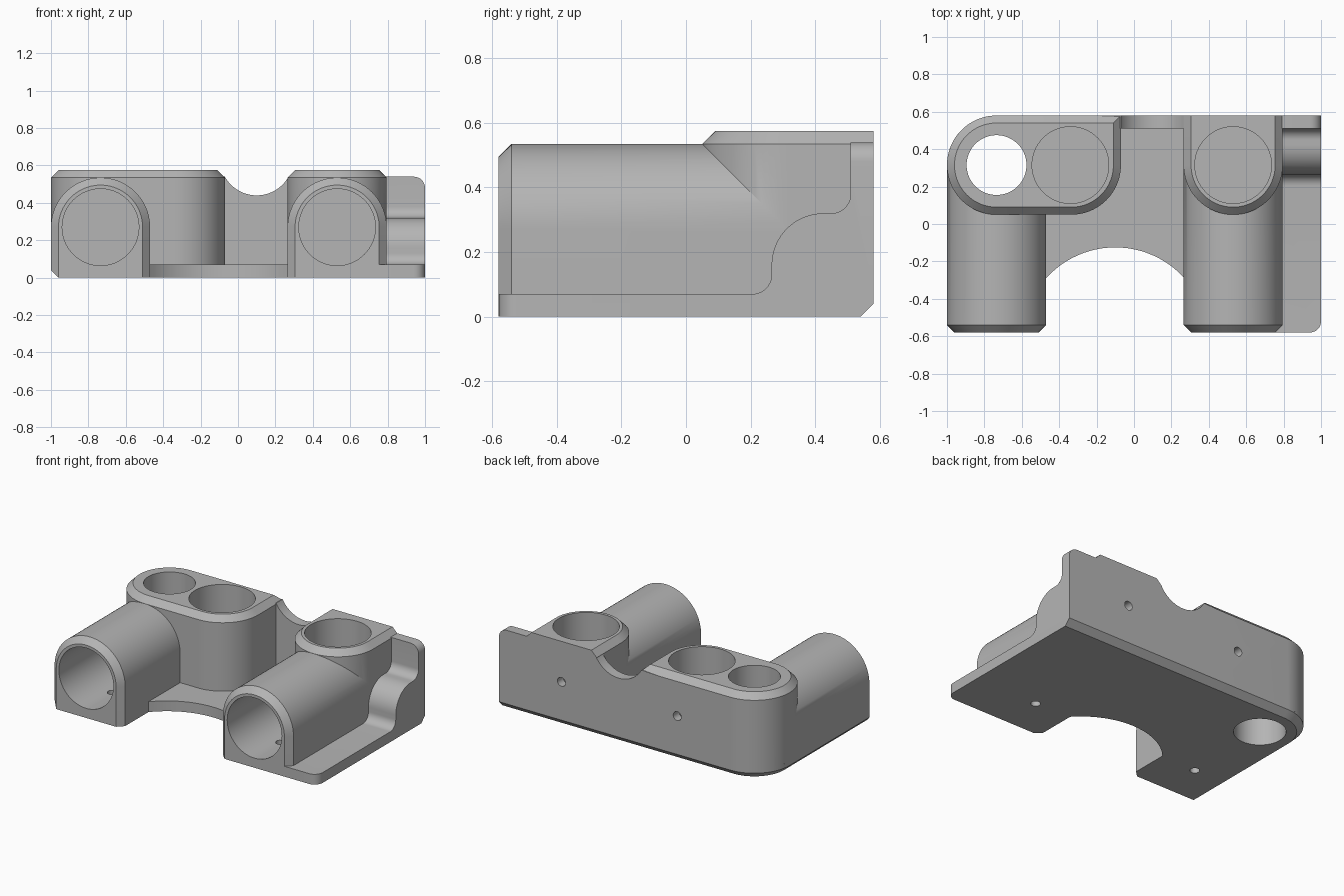
import bpy, bmesh, math
from mathutils import Vector

if "Cube" in bpy.data.objects:
    bpy.data.objects.remove(bpy.data.objects["Cube"], do_unlink=True)

grey = bpy.data.materials.new("plain grey")
grey.use_nodes = True
grey.diffuse_color = (0.46, 0.46, 0.46, 1)
grey.node_tree.nodes["Principled BSDF"].inputs["Base Color"].default_value = grey.diffuse_color

BACK, FRONT = 0.58, -0.58
R = 0.265            # outer radius of every socket
BORE = 0.205         # inner radius of rod sockets
CH = 0.04            # chamfer size
ROW = 0.315          # y of the upright sockets
LEFT, MID, RIGHT = -0.735, -0.335, 0.53   # socket x positions
AXIS = 0.27          # height of the lying sockets


def arc(cx, cy, r, start, end, n=24):
    angles = [math.radians(start + (end - start) * i / n) for i in range(n + 1)]
    return [(cx + r * math.cos(a), cy + r * math.sin(a)) for a in angles]


def finish(bm, name):
    bmesh.ops.remove_doubles(bm, verts=bm.verts, dist=1e-5)
    bmesh.ops.recalc_face_normals(bm, faces=bm.faces)
    mesh = bpy.data.meshes.new(name)
    bm.to_mesh(mesh)
    bm.free()
    mesh.materials.append(grey)
    obj = bpy.data.objects.new(name, mesh)
    bpy.context.collection.objects.link(obj)
    return obj


def loft(name, axis, layers, bevel=None):
    """Join equal-length outlines, each placed at a level along an axis."""
    place = {"x": lambda p, l: (l, p[0], p[1]),
             "y": lambda p, l: (p[0], l, p[1]),
             "z": lambda p, l: (p[0], p[1], l)}[axis]
    bm = bmesh.new()
    rings = [[bm.verts.new(place(p, level)) for p in pts] for level, pts in layers]
    bm.faces.new(rings[0])
    bm.faces.new(rings[-1])
    for a, b in zip(rings, rings[1:]):
        for i in range(len(a)):
            j = (i + 1) % len(a)
            bm.faces.new((a[i], a[j], b[j], b[i]))
    if bevel:
        edges = [e for e in bm.edges if all(bevel(v.co) for v in e.verts)]
        bmesh.ops.bevel(bm, geom=edges, offset=0.06, segments=8, profile=0.5, affect="EDGES")
    return finish(bm, name)


def rod(name, start, end, r):
    bm = bmesh.new()
    a, b = Vector(start), Vector(end)
    bmesh.ops.create_cone(bm, cap_ends=True, segments=64, radius1=r, radius2=r, depth=(b - a).length)
    turn = (b - a).to_track_quat("Z", "Y").to_matrix()
    bmesh.ops.rotate(bm, verts=bm.verts, matrix=turn)
    bmesh.ops.translate(bm, verts=bm.verts, vec=(a + b) / 2)
    obj = finish(bm, name)
    obj.hide_render = True
    return obj


# Base plate: arched front, one rounded back corner, chamfered underside
def plate_outline(c):
    return (arc(0.94, -0.52, 0.06, -90, 0, 8) + [(1, BACK - c)]
            + arc(LEFT, ROW, R - c, 90, 180)
            + [(-1 + c, -0.29), (-0.47, -0.29)]
            + arc(-0.1, -0.622, 0.497, 138.1, 41.9)
            + [(RIGHT, -0.29), (RIGHT, FRONT)])


body = loft("socket_bracket", "z", [(0, plate_outline(CH)), (CH, plate_outline(0)),
                                    (0.07, plate_outline(0))])


# Lying sockets: arched section with a chamfered mouth
def arch(cx, c, corner):
    r = R - c
    cut = max(corner - c, 0.0005)
    return arc(cx, AXIS, r, 0, 180, 40) + [(cx - r, cut), (cx - r + cut, 0), (cx + r, 0)]


parts = []
for name, cx, corner in (("left_tube", LEFT, CH), ("right_tube", RIGHT, 0.002)):
    parts.append(loft(name, "y", [(FRONT, arch(cx, CH, corner)),
                                  (FRONT + CH, arch(cx, 0, corner)),
                                  (ROW, arch(cx, 0, corner))]))


# Upright double socket block, chamfered all round
def double_block(c):
    r = R - c
    return (arc(LEFT, ROW, r, 90, 270, 40) + arc(MID, ROW, r, 270, 360)
            + [(MID + r, BACK - c)])


# Upright single socket block, flat at the back
def single_block(c):
    r = R - c
    return arc(RIGHT, ROW, r, 180, 360, 40) + [(RIGHT + r, BACK), (RIGHT - r, BACK)]


for name, outline in (("double_block", double_block), ("single_block", single_block)):
    parts.append(loft(name, "z", [(0.05, outline(0)), (0.535, outline(0)), (0.575, outline(CH))]))

# Back wall with a round dip
dip = [(-0.2, 0.05), (-0.2, 0.535)] + arc(0.1, 0.635, 0.195, 209, 331) + [(0.4, 0.535), (0.4, 0.05)]
parts.append(loft("back_wall", "y", [(0.51, dip), (BACK, dip)]))

# Stepped side rib with flowing fillets and a rounded top corner
rib = ([(BACK, 0.05), (BACK, 0.54), (0.51, 0.54)]
       + arc(0.45, 0.38, 0.06, 0, -90, 10)
       + arc(0.425, 0.16, 0.16, 90, 180, 16)
       + arc(0.205, 0.13, 0.06, 0, -90, 10) + [(0.205, 0.05)])
parts.append(loft("side_rib", "x", [(0.7, rib), (1, rib)],
                  bevel=lambda p: p.x > 0.99 and p.z > 0.535))

# Rod bores and screw holes
cutters = [rod("through_bore", (LEFT, ROW, -0.1), (LEFT, ROW, 0.7), 0.16)]
for cx in (MID - 0.005, RIGHT):
    cutters.append(rod("upright_bore", (cx, ROW, 0.07), (cx, ROW, 0.7), BORE))
    cutters.append(rod("back_screw_hole", (cx, ROW + 0.1, 0.3), (cx, 0.7, 0.3), 0.03))
for cx in (LEFT, RIGHT):
    cutters.append(rod("lying_bore", (cx, -0.7, AXIS), (cx, 0.04, AXIS), BORE))
    cutters.append(rod("bottom_screw_hole", (cx, -0.3, -0.1), (cx, -0.3, 0.2), 0.03))

# Merge the parts, then cut the holes
bpy.ops.object.select_all(action="DESELECT")
bpy.context.view_layer.objects.active = body
body.select_set(True)
for operation, tools in (("UNION", parts), ("DIFFERENCE", cutters)):
    for tool in tools:
        mod = body.modifiers.new(tool.name, "BOOLEAN")
        mod.operation = operation
        mod.solver = "EXACT"
        mod.object = tool
        bpy.ops.object.modifier_apply(modifier=mod.name)
        bpy.data.objects.remove(tool, do_unlink=True)
bpy.ops.object.shade_smooth_by_angle(angle=math.radians(25))
